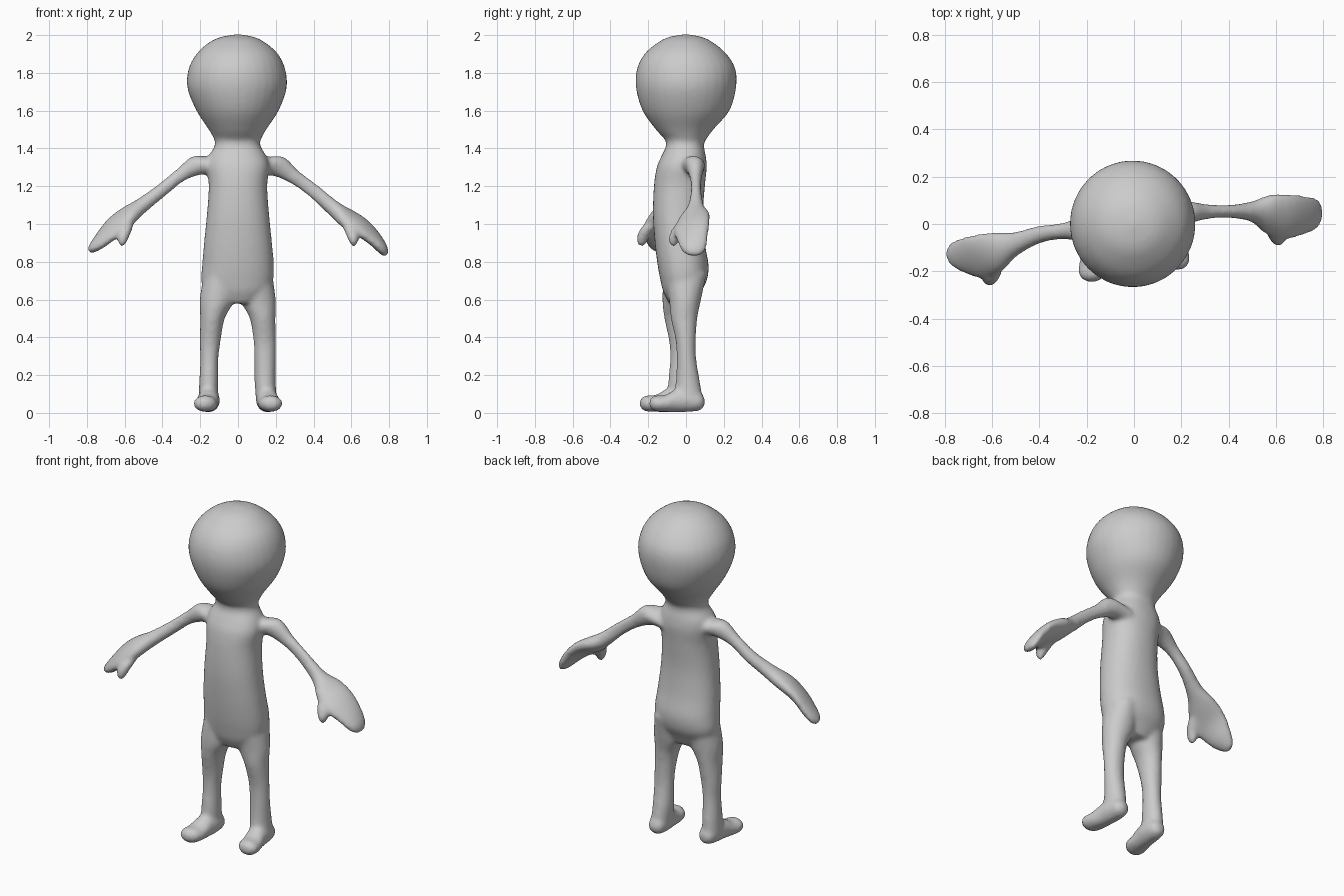
import bpy, bmesh, math
from mathutils import Vector

X, Y, Z = Vector((1, 0, 0)), Vector((0, 1, 0)), Vector((0, 0, 1))
bm = bmesh.new()
SIDES = 32


def smooth_path(rows, steps=6):
    """Catmull-Rom interpolation of rows of numbers."""
    out = []
    for i in range(len(rows) - 1):
        p0, p1, p2 = rows[max(i - 1, 0)], rows[i], rows[i + 1]
        p3 = rows[min(i + 2, len(rows) - 1)]
        for s in range(steps):
            t = s / steps
            out.append([0.5 * (2 * b + (c - a) * t + (2 * a - 5 * b + 4 * c - d) * t * t
                               + (3 * b - a - 3 * c + d) * t ** 3)
                        for a, b, c, d in zip(p0, p1, p2, p3)])
    return out + [list(rows[-1])]


def loft(rows, u, v, power=1.0):
    """Closed tube; row = centre x, y, z, radius along u, radius along v, roll in degrees."""
    rings = []
    for x, y, z, ru, rv, roll in smooth_path(rows):
        r = math.radians(roll)
        uu, vv = u * math.cos(r) + v * math.sin(r), v * math.cos(r) - u * math.sin(r)
        ring = []
        for k in range(SIDES):
            a = 2 * math.pi * k / SIDES
            c, s = math.cos(a), math.sin(a)
            c = math.copysign(abs(c) ** power, c)
            s = math.copysign(abs(s) ** power, s)
            ring.append(bm.verts.new(Vector((x, y, z)) + uu * c * max(ru, .004) + vv * s * max(rv, .004)))
        rings.append(ring)
    for a, b in zip(rings, rings[1:]):
        for k in range(SIDES):
            j = (k + 1) % SIDES
            bm.faces.new((a[k], a[j], b[j], b[k]))
    bm.faces.new(rings[0][::-1])
    bm.faces.new(rings[-1])


def upright(spans, power=1.0):
    """Loft with level rings; span = z, x min, x max, y min, y max."""
    loft([((a + b) / 2, (c + d) / 2, z, (b - a) / 2, (d - c) / 2, 0) for z, a, b, c, d in spans],
         X, Y, power)


# torso and neck
upright([(.58, -.10, .10, -.09, .05), (.64, -.17, .16, -.12, .08), (.70, -.195, .185, -.135, .11),
         (.78, -.19, .19, -.15, .12), (.90, -.18, .18, -.165, .10), (1.05, -.165, .165, -.175, .09),
         (1.20, -.155, .155, -.17, .10), (1.30, -.165, .165, -.155, .11), (1.36, -.155, .15, -.13, .105),
         (1.42, -.122, .117, -.105, .095), (1.50, -.13, .12, -.12, .11)], .9)

# head
upright([(1.40, -.11, .10, -.09, .08), (1.445, -.125, .12, -.11, .105), (1.50, -.155, .15, -.16, .145),
         (1.60, -.22, .215, -.23, .23), (1.72, -.268, .258, -.265, .265), (1.82, -.262, .25, -.26, .262),
         (1.90, -.22, .212, -.22, .215), (1.96, -.155, .145, -.15, .145), (1.99, -.09, .085, -.09, .085),
         (2.004, -.01, .01, -.01, .01)])

# legs
upright([(.74, -.18, -.02, -.12, .08), (.60, -.203, -.02, -.125, .06), (.50, -.2, -.07, -.115, .045),
         (.38, -.203, -.092, -.09, .03), (.28, -.2, -.104, -.085, .025), (.16, -.206, -.104, -.095, .035),
         (.06, -.21, -.105, -.10, .04)])
upright([(.74, .02, .18, -.11, .11), (.60, .015, .2, -.09, .08), (.50, .062, .198, -.08, .06),
         (.38, .082, .2, -.055, .052), (.28, .087, .2, -.05, .055), (.16, .088, .2, -.055, .075),
         (.06, .095, .207, -.07, .09)])

# feet
for s, dy in ((-1, -.05), (1, 0)):
    loft([(s * .15, .1 + dy, .06, .015, .015, 0), (s * .15, .08 + dy, .06, .045, .045, 0),
          (s * .152, .02 + dy, .065, .056, .06, 0), (s * .158, -.05 + dy, .065, .058, .062, 0),
          (s * .168, -.11 + dy, .05, .063, .045, 0), (s * .175, -.16 + dy, .05, .06, .043, 0),
          (s * .178, -.185 + dy, .05, .04, .03, 0), (s * .178, -.195 + dy, .05, .015, .012, 0)], X, Z)

# arms with mitten hands: across the palm = y, palm thickness = normal to the arm
arms = {
    -1: [(-.08, -.01, 1.29, .08, .07, 0), (-.20, -.02, 1.312, .058, .06, 0), (-.30, -.03, 1.262, .035, .038, 0),
         (-.40, -.045, 1.182, .038, .036, 0), (-.50, -.085, 1.105, .052, .04, 10),
         (-.58, -.12, 1.045, .09, .045, 20), (-.66, -.138, .98, .10, .038, 25),
         (-.73, -.135, .91, .075, .034, 20), (-.775, -.13, .868, .045, .024, 10), (-.79, -.13, .853, .01, .01, 0)],
    1: [(.08, .02, 1.29, .08, .07, 0), (.20, .045, 1.308, .055, .062, 0), (.30, .052, 1.248, .033, .04, 0),
        (.40, .053, 1.175, .028, .038, 0), (.50, .052, 1.088, .045, .042, 10),
        (.57, .042, 1.035, .088, .045, 20), (.65, .03, .985, .10, .04, 20),
        (.72, .035, .925, .085, .036, 15), (.77, .042, .865, .065, .03, 5), (.79, .045, .835, .03, .012, 0)],
}
for s, rows in arms.items():
    loft(rows, Y, Vector((s * .58, 0, .81)))

# thumbs
for s, y in ((-1, -.19), (1, -.02)):
    loft([(s * .585, y + .06, 1.03, .035, .04, 0), (s * .595, y, .985, .04, .045, 0),
          (s * .608, y - .035, .935, .034, .036, 0), (s * .612, y - .045, .90, .022, .026, 0),
          (s * .612, y - .045, .88, .008, .008, 0)], X, Y)

bmesh.ops.recalc_face_normals(bm, faces=bm.faces)
mesh = bpy.data.meshes.new("body")
bm.to_mesh(mesh)
bm.free()
body = bpy.data.objects.new("body", mesh)
bpy.context.collection.objects.link(body)

# fuse the parts into one soft skin
rem = body.modifiers.new("fuse", 'REMESH')
rem.mode, rem.voxel_size, rem.use_smooth_shade = 'VOXEL', .011, True
soft = body.modifiers.new("soften", 'SMOOTH')
soft.factor, soft.iterations = .5, 12
